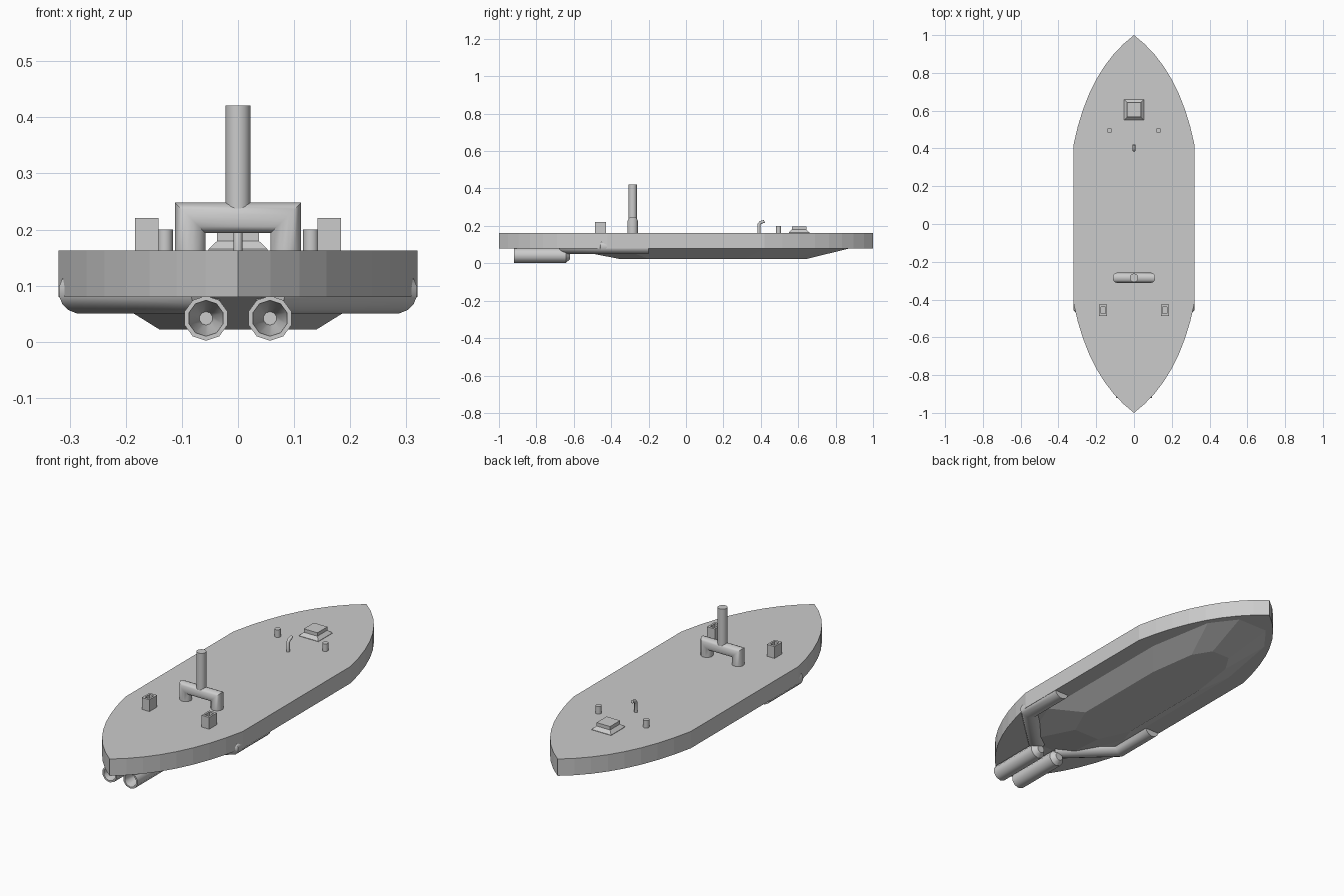
import bpy, bmesh, math
from mathutils import Vector

if "Cube" in bpy.data.objects:
    bpy.data.objects.remove(bpy.data.objects["Cube"])


def finish(name, bm, smooth=True):
    bmesh.ops.recalc_face_normals(bm, faces=bm.faces)
    me = bpy.data.meshes.new(name)
    bm.to_mesh(me)
    bm.free()
    ob = bpy.data.objects.new(name, me)
    bpy.context.collection.objects.link(ob)
    if smooth:
        bpy.ops.object.select_all(action='DESELECT')
        ob.select_set(True)
        bpy.context.view_layer.objects.active = ob
        bpy.ops.object.shade_smooth_by_angle(angle=math.radians(40))
    return ob


def loft(name, rings, smooth=False):
    """Skin a list of equal-length point rings and cap both ends."""
    bm = bmesh.new()
    vs = [[bm.verts.new(p) for p in r] for r in rings]
    n = len(vs[0])
    for a, b in zip(vs, vs[1:]):
        for i in range(n):
            j = (i + 1) % n
            bm.faces.new((a[i], a[j], b[j], b[i]))
    bm.faces.new(vs[0])
    bm.faces.new(vs[-1])
    return finish(name, bm, smooth)


def tube(name, path, r, sides=16):
    """Round pipe along a path with mitred corners."""
    pts = [Vector(p) for p in path]
    dirs = [(b - a).normalized() for a, b in zip(pts, pts[1:])]
    u = dirs[0].orthogonal().normalized()
    v = dirs[0].cross(u)
    ring = [pts[0] + r * (u * math.cos(t) + v * math.sin(t))
            for t in (2 * math.pi * (i + .5) / sides for i in range(sides))]
    rings = [ring]
    for k, d in enumerate(dirs):
        nrm = (d + dirs[min(k + 1, len(dirs) - 1)]).normalized()
        ring = [p + d * ((pts[k + 1] - p).dot(nrm) / d.dot(nrm)) for p in ring]
        rings.append(ring)
    return loft(name, rings, True)


def turned(name, profile, cx, cz, sides):
    """Revolve (y, radius) pairs about an axis parallel to y."""
    return loft(name, [[(cx + r * math.sin(2 * math.pi * i / sides), y,
                         cz - r * math.cos(2 * math.pi * i / sides))
                        for i in range(sides)] for y, r in profile], True)


def rect(cx, cy, hx, hy, z):
    return [(cx + sx * hx, cy + sy * hy, z)
            for sx, sy in ((-1, -1), (1, -1), (1, 1), (-1, 1))]


# Hull: parallel sides with curved, pointed ends
def bow(t):
    a, b, c = (1 - t) ** 2, 2 * t * (1 - t), t * t
    return a * .32 + b * .24, a * .42 + b * .82 + c


q = [bow(i / 8) for i in range(9)]
outline = (q + [(-x, y) for x, y in q[-2::-1]]
           + [(-x, -y) for x, y in q] + [(x, -y) for x, y in q[-2::-1]])
loft("hull", [[(x, y, z) for x, y in outline] for z in (.08, .163)])


# Keel: shallow faceted taper under the hull
def keel_ring(w, back, front, z):
    half = [(.35 * w, front), (.75 * w, front * .86), (w, front * .48),
            (w, back * .55), (.5 * w, back)]
    return [(x, y, z) for x, y in half] + [(-x, y, z) for x, y in half[::-1]]


loft("keel", [keel_ring(.235, -.65, .88, .081), keel_ring(.14, -.35, .64, .022)])

# Propulsion pipes, jet nozzles, bollards and vent boxes on both sides
for s, side in ((-1, "left"), (1, "right")):
    tube("intake_pipe_" + side, [(s * .28, -.2, .09), (s * .28, -.44, .09),
                                 (s * .057, -.65, .09)], .04)
    turned("nozzle_" + side, [(-.62, .02), (-.642, .04), (-.92, .04),
                              (-.92, .032), (-.80, .012)], s * .057, .042, 10)
    tube("bollard_" + side, [(s * .13, .495, .16), (s * .13, .495, .2)], .014, 12)
    cx, cy = s * .163, -.457
    loft("vent_box_" + side, [rect(cx, cy, .021, .03, .16), rect(cx, cy, .021, .03, .221),
                              rect(cx, cy, .012, .018, .221), rect(cx, cy, .012, .018, .18)])

# Exhaust arch and funnel
tube("exhaust_arch", [(-.085, -.285, .16), (-.085, -.285, .221),
                      (.085, -.285, .221), (.085, -.285, .16)], .028)
tube("funnel", [(0, -.285, .225), (0, -.285, .421)], .0225)

# Deck hatch with flared base
loft("hatch", [rect(0, .605, .053, .055, .16), rect(0, .605, .053, .055, .165),
               rect(0, .605, .037, .039, .18), rect(0, .605, .037, .039, .197)])

# Periscope
tube("periscope", [(0, .39, .16), (0, .39, .207), (0, .398, .218), (0, .419, .224)], .008, 10)
